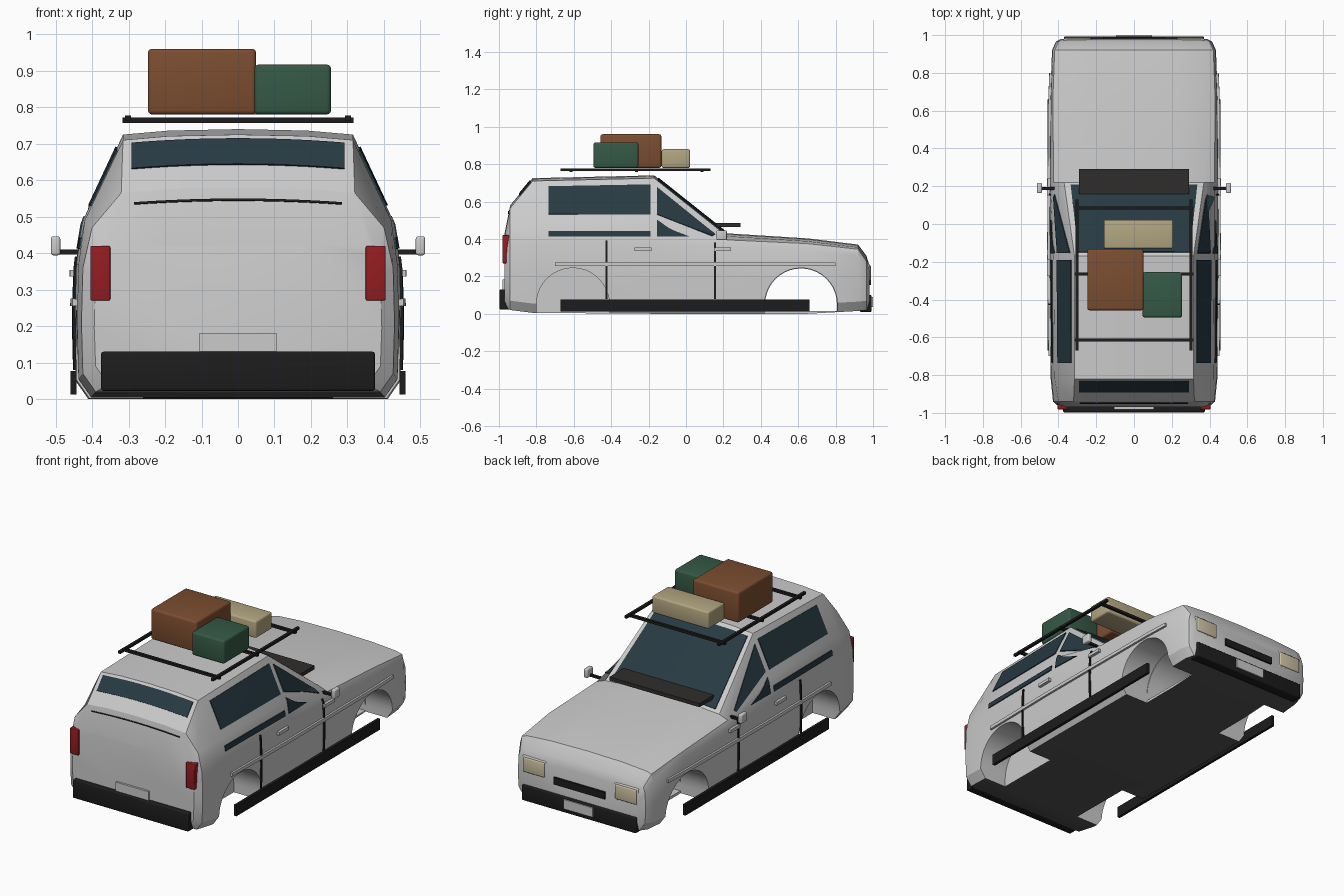
import bpy, bmesh, math
from mathutils import Vector
from mathutils.bvhtree import BVHTree

if "Cube" in bpy.data.objects:
    bpy.data.objects.remove(bpy.data.objects["Cube"])

def mat(name, c):
    m = bpy.data.materials.new(name)
    m.diffuse_color = (*c, 1)
    m.use_nodes = True
    m.node_tree.nodes["Principled BSDF"].inputs["Base Color"].default_value = m.diffuse_color
    return m

BLACK = mat("black_trim", (0.012, 0.012, 0.013))
GLASS = mat("dark_glass", (0.02, 0.042, 0.055))
RED = mat("red_lens", (0.30, 0.012, 0.015))
CREAM = mat("cream_lens", (0.62, 0.54, 0.36))
BROWN = mat("brown_case", (0.20, 0.075, 0.03))
GREEN = mat("green_case", (0.035, 0.10, 0.06))
BEIGE = mat("beige_case", (0.45, 0.38, 0.22))
SHADE = mat("dark_shade", (0.03, 0.027, 0.024))
PAINT = mat("body_paint", (0.6, 0.6, 0.6))
FLOOR = mat("floor_grey", (0.09, 0.09, 0.09))

def finish(name, bm, m=None):
    bmesh.ops.recalc_face_normals(bm, faces=bm.faces)
    me = bpy.data.meshes.new(name)
    bm.to_mesh(me)
    bm.free()
    ob = bpy.data.objects.new(name, me)
    bpy.context.collection.objects.link(ob)
    if m:
        me.materials.append(m)
    return ob

def smooth(ob, deg=30):
    bpy.ops.object.select_all(action='DESELECT')
    ob.select_set(True)
    bpy.context.view_layer.objects.active = ob
    bpy.ops.object.shade_smooth_by_angle(angle=math.radians(deg))

def box(name, x, y, z, m=None, bevel=0.0):
    """Box from (min, max) ranges, with optional rounded edges."""
    bm = bmesh.new()
    bmesh.ops.create_cube(bm, size=1)
    for v in bm.verts:
        v.co = [(r[0] + r[1]) / 2 + c * (r[1] - r[0]) for r, c in zip((x, y, z), v.co)]
    if bevel:
        bmesh.ops.bevel(bm, geom=bm.edges[:], offset=bevel, segments=3, profile=0.5, affect='EDGES')
    ob = finish(name, bm, m)
    if bevel:
        smooth(ob, 40)
    return ob

# Body: lofted cross-sections (y, bottom, half width, belt z, mid x, mid z, top z, top x)
SECTIONS = [
    (-0.97, 0.040, 0.390, 0.33, 0.385, 0.39, 0.430, 0.360),
    (-0.94, 0.020, 0.425, 0.36, 0.400, 0.47, 0.580, 0.320),
    (-0.82, 0.005, 0.437, 0.37, 0.420, 0.49, 0.725, 0.315),
    (-0.17, 0.000, 0.445, 0.37, 0.425, 0.49, 0.740, 0.315),
    (0.22, 0.000, 0.443, 0.36, 0.425, 0.395, 0.430, 0.370),
    (0.65, 0.000, 0.440, 0.34, 0.430, 0.375, 0.403, 0.400),
    (0.92, 0.015, 0.430, 0.31, 0.420, 0.345, 0.370, 0.385),
    (0.965, 0.020, 0.410, 0.25, 0.400, 0.28, 0.310, 0.370),
    (0.98, 0.030, 0.380, 0.20, 0.370, 0.235, 0.260, 0.340)]
bm = bmesh.new()
rings = []
for y, zb, w, belt, xm, zm, zt, xt in SECTIONS:
    half = [(w - 0.035, zb), (w, zb + 0.05), (w + 0.004, 0.5 * belt + 0.03), (w, belt),
            (xm, zm), (xt, zt - 0.015), (xt * 0.6, zt - 0.004)]
    loop = [(0, zb)] + half + [(0, zt)] + [(-x, z) for x, z in reversed(half)]
    rings.append([bm.verts.new((x, y, z)) for x, z in loop])
n = len(rings[0])
for a, b in zip(rings, rings[1:]):
    for i in range(n):
        bm.faces.new((a[i], a[(i + 1) % n], b[(i + 1) % n], b[i]))
bm.faces.new(rings[0])
bm.faces.new(rings[-1])
bmesh.ops.recalc_face_normals(bm, faces=bm.faces)
skin = BVHTree.FromBMesh(bm)
body = finish("car_body", bm, PAINT)
body.data.materials.append(FLOOR)

# Wheel arches: blind wells at the rear, an open bay across the front
def arch_cut(yc, r, x0, x1, low):
    prof = [(yc - r, low)] + [(yc - r * math.cos(t * math.pi / 20), 0.05 + r * math.sin(t * math.pi / 20))
                              for t in range(21)] + [(yc + r, low)]
    bm = bmesh.new()
    f = bm.faces.new([bm.verts.new((x0, y, z)) for y, z in prof])
    ext = bmesh.ops.extrude_face_region(bm, geom=[f])['geom']
    bmesh.ops.translate(bm, vec=(x1 - x0, 0, 0), verts=[v for v in ext if isinstance(v, bmesh.types.BMVert)])
    cut = finish("arch_cutter", bm, PAINT)
    cut.hide_render = True
    mod = body.modifiers.new("arch", 'BOOLEAN')
    mod.operation, mod.solver, mod.object = 'DIFFERENCE', 'EXACT', cut
    bpy.context.view_layer.objects.active = body
    bpy.ops.object.modifier_apply(modifier=mod.name)
    bpy.data.objects.remove(cut)

for s in (-1, 1):
    arch_cut(-0.605, 0.195, s * 0.26, s * 0.6, -0.1)
    arch_cut(0.615, 0.195, s * 0.26, s * 0.6, -0.1)
arch_cut(0.615, 0.192, -0.27, 0.27, 0.015)
for p in body.data.polygons:
    if p.normal.z < -0.9 and p.center.z < 0.04:
        p.material_index = 1
smooth(body, 28)

def panel(name, corners, view, m, off=0.005, bow=0.0, nu=12, nv=4):
    """Thin sheet laid on the body; corners are 2D, seen along the view axis."""
    a, b, c, d = map(Vector, corners)
    bm = bmesh.new()
    grid = []
    for j in range(nv + 1):
        row = []
        for i in range(nu + 1):
            u, v = i / nu, j / nv
            p = a.lerp(b, u).lerp(d.lerp(c, u), v)
            q = p.y + bow * (1 - (2 * u - 1) ** 2)
            o, r = {'left': ((-2, p.x, q), (1, 0, 0)), 'right': ((2, p.x, q), (-1, 0, 0)),
                    'rear': ((p.x, -2, q), (0, 1, 0)), 'top': ((p.x, q, 2), (0, 0, -1))}[view]
            hit, nor, _, _ = skin.ray_cast(Vector(o), Vector(r))
            if nor.dot(Vector(r)) > 0:
                nor = -nor
            row.append(bm.verts.new(hit + nor * off * 0.5))
        grid.append(row)
    for r0, r1 in zip(grid, grid[1:]):
        for i in range(nu):
            bm.faces.new((r0[i], r0[i + 1], r1[i + 1], r1[i]))
    ob = finish(name, bm, m)
    sol = ob.modifiers.new("thickness", 'SOLIDIFY')
    sol.thickness, sol.offset = off, 0
    return ob

def rect(u0, u1, v0, v1):
    return [(u0, v0), (u1, v0), (u1, v1), (u0, v1)]

# Windscreen, rear window and the trim line below it
panel("windscreen", [(-0.335, 0.205), (0.335, 0.205), (0.295, -0.15), (-0.295, -0.15)], 'top', GLASS)
panel("rear_window", rect(-0.292, 0.292, 0.63, 0.70), 'rear', GLASS, bow=0.012)
panel("rear_trim_line", rect(-0.285, 0.285, 0.533, 0.539), 'rear', BLACK, bow=0.01, nv=1)

# Everything repeated on both sides
for s, side in ((-1, 'left'), (1, 'right')):
    def X(a, b):
        return (min(s * a, s * b), max(s * a, s * b))
    panel(side + "_rear_side_window", [(-0.735, 0.53), (-0.19, 0.53), (-0.19, 0.69), (-0.735, 0.68)], side, GLASS)
    panel(side + "_lower_window_strip", rect(-0.735, -0.19, 0.412, 0.443), side, GLASS)
    panel(side + "_front_side_window", [(-0.155, 0.53), (0.14, 0.415), (0.155, 0.425), (-0.155, 0.675)], side, GLASS)
    panel(side + "_front_window_corner", [(-0.155, 0.412), (0.02, 0.412), (-0.08, 0.45), (-0.155, 0.50)], side, GLASS)
    panel(side + "_rear_door_gap", rect(-0.43, -0.42, 0.08, 0.39), side, BLACK, nu=1, nv=10, off=0.008)
    panel(side + "_front_door_gap", rect(0.15, 0.16, 0.08, 0.38), side, BLACK, nu=1, nv=10, off=0.008)
    for k, y in enumerate((-0.23, 0.195)):
        panel(f"{side}_door_handle_{k}", rect(y - 0.045, y + 0.045, 0.336, 0.354), side, BEIGE if k else PAINT, off=0.016)
        bpy.data.objects[f"{side}_door_handle_{k}"].data.materials[0] = PAINT
    panel(side + "_side_moulding", rect(-0.7, 0.8, 0.255, 0.275), side, PAINT, off=0.012, nu=30, nv=1)
    box(side + "_sill_bar", X(0.443, 0.459), (-0.67, 0.66), (0.013, 0.077), BLACK)
    box(side + "_mirror_arm", X(0.42, 0.495), (0.18, 0.195), (0.397, 0.41), BLACK)
    box(side + "_mirror", X(0.487, 0.513), (0.163, 0.218), (0.394, 0.446), PAINT, 0.007)
    box(side + "_tail_light", X(0.35, 0.404), (-0.982, -0.94), (0.27, 0.42), RED, 0.004)
    box(side + "_headlight_frame", X(0.222, 0.375), (0.95, 0.981), (0.168, 0.268), PAINT, 0.006)
    box(side + "_headlight", X(0.23, 0.367), (0.96, 0.988), (0.176, 0.26), CREAM, 0.005)
    box(side + "_roof_rail", X(0.293, 0.309), (-0.67, 0.13), (0.763, 0.777), BLACK)

# Bumpers, plates, grille and cowl shade
box("rear_bumper", (-0.375, 0.375), (-0.997, -0.94), (0.023, 0.13), BLACK, 0.006)
box("rear_plate", (-0.106, 0.106), (-0.982, -0.96), (0.125, 0.182), PAINT)
box("front_bumper", (-0.37, 0.37), (0.93, 0.993), (0.01, 0.1), BLACK, 0.006)
box("front_plate", (-0.095, 0.095), (0.98, 1.0), (0.035, 0.09), PAINT)
box("grille", (-0.165, 0.165), (0.96, 0.99), (0.155, 0.197), BLACK)
box("cowl_shade", (-0.292, 0.292), (0.16, 0.292), (0.463, 0.485), SHADE)

# Roof rack cross bars, feet and luggage
for i, y in enumerate((0.085, -0.265, -0.615)):
    box(f"rack_crossbar_{i}", (-0.316, 0.316), (y - 0.008, y + 0.008), (0.757, 0.772), BLACK)
box("brown_suitcase", (-0.247, 0.05), (-0.457, -0.132), (0.78, 0.96), BROWN, 0.012)
box("green_suitcase", (0.045, 0.255), (-0.495, -0.255), (0.78, 0.917), GREEN, 0.012)
box("beige_suitcase", (-0.16, 0.207), (-0.13, 0.022), (0.78, 0.88), BEIGE, 0.01)
